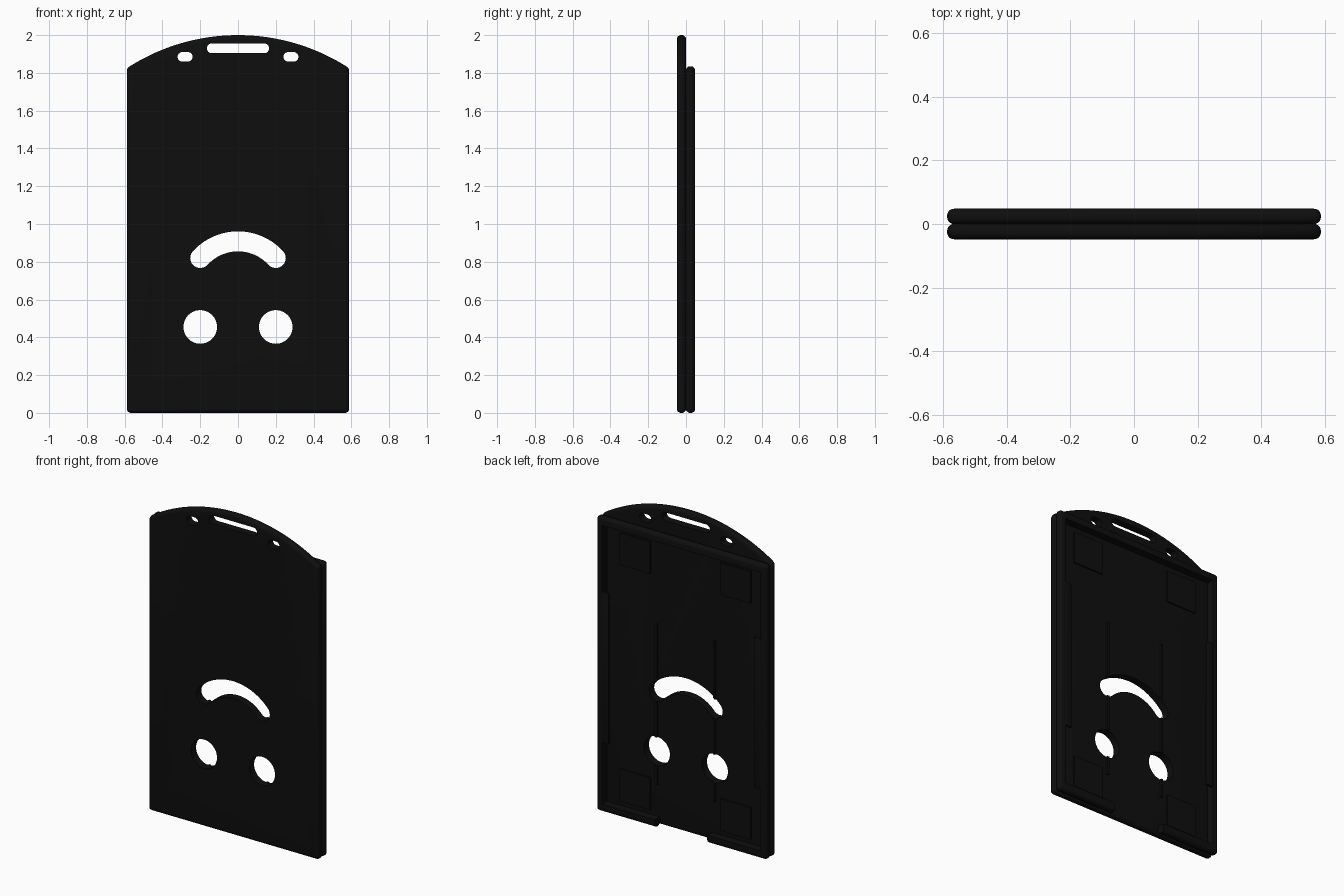
import bpy, bmesh
from math import sin, cos, pi, asin, radians

old = bpy.data.objects.get("Cube")
if old:
    bpy.data.objects.remove(old, do_unlink=True)

black = bpy.data.materials.new("black plastic")
black.use_nodes = True
colour = (0.0045, 0.0045, 0.0045, 1)
black.diffuse_color = colour
black.node_tree.nodes["Principled BSDF"].inputs["Base Color"].default_value = colour


def prism(name, outline, y0, y1, round_off=0.0, segments=5):
    """Extrude an (x, z) outline from y0 to y1 and round its sharp edges."""
    bm = bmesh.new()
    face = bm.faces.new([bm.verts.new((x, y0, z)) for x, z in outline])
    top = bmesh.ops.extrude_face_region(bm, geom=[face])["geom"]
    bmesh.ops.translate(bm, vec=(0, y1 - y0, 0),
                        verts=[g for g in top if isinstance(g, bmesh.types.BMVert)])
    bmesh.ops.recalc_face_normals(bm, faces=bm.faces[:])
    if round_off:
        sharp = [e for e in bm.edges if e.calc_face_angle(0) > radians(20)]
        bmesh.ops.bevel(bm, geom=sharp, offset=round_off, segments=segments,
                        profile=0.5, affect="EDGES", clamp_overlap=True)
    mesh = bpy.data.meshes.new(name)
    bm.to_mesh(mesh)
    bm.free()
    mesh.materials.append(black)
    obj = bpy.data.objects.new(name, mesh)
    bpy.context.collection.objects.link(obj)
    return obj


def rect(x0, x1, z0, z1):
    return [(x0, z0), (x1, z0), (x1, z1), (x0, z1)]


def arc(cx, cz, r, a0, a1, n):
    return [(cx + r * cos(a0 + (a1 - a0) * i / n),
             cz + r * sin(a0 + (a1 - a0) * i / n)) for i in range(n + 1)]


def capsule(cx, cz, half, r):
    return (arc(cx + half - r, cz, r, -pi / 2, pi / 2, 12)
            + arc(cx - half + r, cz, r, pi / 2, 3 * pi / 2, 12))


def cut(obj, outlines, y0=-0.2, y1=0.2):
    """Cut prisms with the given outlines out of the object."""
    cutters = []
    for outline in outlines:
        cutter = prism("cutter", outline, y0, y1)
        cutter.hide_render = True
        mod = obj.modifiers.new("cut", "BOOLEAN")
        mod.operation, mod.solver, mod.object = "DIFFERENCE", "EXACT", cutter
        cutters.append(cutter)
    bpy.context.view_layer.update()
    graph = bpy.context.evaluated_depsgraph_get()
    mesh = bpy.data.meshes.new_from_object(obj.evaluated_get(graph))
    obj.modifiers.clear()
    obj.data = mesh
    for cutter in cutters:
        bpy.data.objects.remove(cutter, do_unlink=True)


W, H = 0.588, 1.835      # half width, height of the straight sides
T = 0.048                # thickness of each layer

# Face openings: two round eyes and an arched mouth
eyes = [arc(s * 0.2, 0.455, 0.089, 0, 2 * pi * 47 / 48, 47) for s in (-1, 1)]
mid_r, mid_z, thick = 0.271, 0.637, 0.053
sweep = asin(0.2 / mid_r)
a0, a1 = pi / 2 - sweep, pi / 2 + sweep
mouth = (arc(0, mid_z, mid_r + thick, a0, a1, 32)
         + arc(-0.2, mid_z + mid_r * cos(sweep), thick, a1, a1 + pi, 12)[1:-1]
         + arc(0, mid_z, mid_r - thick, a1, a0, 32)
         + arc(0.2, mid_z + mid_r * cos(sweep), thick, a0 - pi, a0, 12)[1:-1])
face_holes = eyes + [mouth]

# Front plate with an arched top and strap slots
sag = 2.0 - H + 0.01
R = (W * W + sag * sag) / (2 * sag)
half_angle = asin(W / R)
outline = ([(-W, 0), (W, 0)]
           + arc(0, 2.0 - R, R, pi / 2 - half_angle, pi / 2 + half_angle, 48))
front_plate = prism("front_plate", outline, -T, 0.0, 0.021)
slots = [capsule(0, 1.93, 0.165, 0.026)]
slots += [capsule(s * 0.28, 1.885, 0.04, 0.025) for s in (-1, 1)]
cut(front_plate, face_holes + slots)

# Back rim around the card pocket, with a thumb notch at the bottom
back_rim = prism("back_rim", rect(-W, W, 0, H), 0.0, T, 0.021)
cut(back_rim, [rect(-0.545, 0.545, 0.05, 1.785), rect(-0.18, 0.18, -0.1, 0.1)])

parts = [front_plate, back_rim]
for s, side in ((1, "left"), (-1, "right")):
    # Lip that holds the card along the side
    x0, x1 = sorted((s * 0.5, s * 0.56))
    parts.append(prism(side + "_card_lip", rect(x0, x1, 0.43, 1.37),
                       0.03, T - 0.001, 0.004, 2))
    # Long guide rib on the pocket floor
    x0, x1 = sorted((s * 0.193, s * 0.207))
    rib = prism(side + "_guide_rib", rect(x0, x1, 0.25, 1.25), -0.002, 0.012)
    cut(rib, face_holes)
    parts.append(rib)
    # Raised corner pads
    x0, x1 = sorted((s * 0.24, s * 0.45))
    for z0, level in ((0.08, "lower"), (1.55, "upper")):
        parts.append(prism(f"{side}_{level}_pad", rect(x0, x1, z0, z0 + 0.2),
                           -0.002, 0.01))

# Smooth the rounded edges and keep the corners crisp
bpy.ops.object.select_all(action="DESELECT")
for part in parts:
    part.select_set(True)
bpy.context.view_layer.objects.active = front_plate
bpy.ops.object.shade_smooth_by_angle(angle=radians(35))
